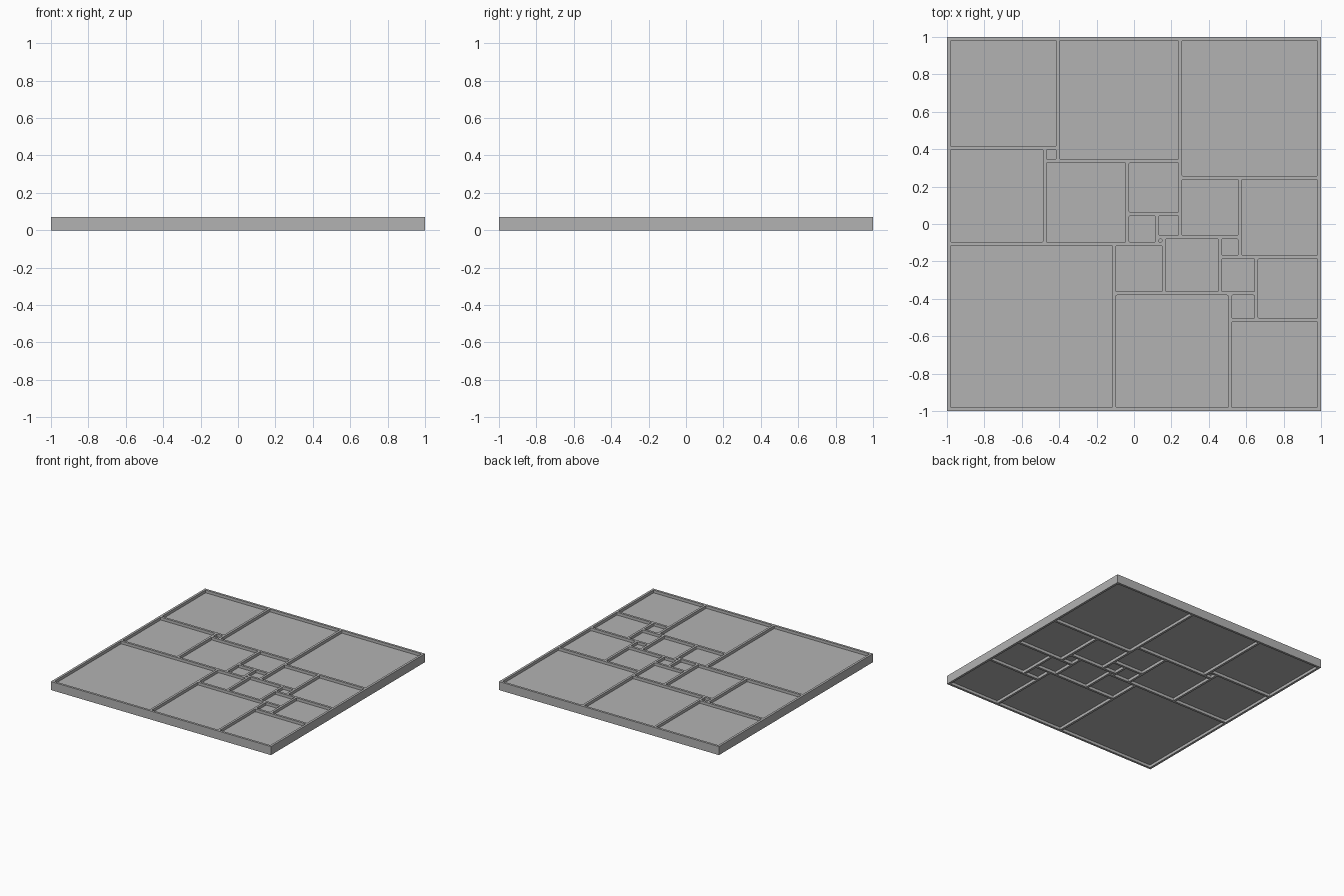
import bpy
import math

default = bpy.data.objects.get("Cube")
if default:
    bpy.data.objects.remove(default, do_unlink=True)

# Tray proportions
SIDE = 112                      # tray width in pocket units
WALL = 0.0187                   # wall thickness
UNIT = (2 - WALL) / SIDE
HEIGHT = 0.07
FLOOR = 0.024
RADIUS = 0.006                  # pocket corner radius

# Pocket sizes, laid from the front row to the back
SIZES = [50, 35, 27, 8, 19, 15, 17, 11, 6, 24, 29,
         25, 9, 2, 7, 18, 16, 42, 4, 37, 33]

grey = bpy.data.materials.new("plain grey")
grey.use_nodes = True
colour = (0.45, 0.45, 0.45, 1)
grey.diffuse_color = colour
grey.node_tree.nodes["Principled BSDF"].inputs["Base Color"].default_value = colour


def pack(sizes):
    """Place each square in the lowest, leftmost free spot."""
    skyline = [0] * SIDE
    for size in sizes:
        low = min(skyline)
        left = skyline.index(low)
        skyline[left:left + size] = [low + size] * size
        yield left, low, size


def rounded_square(cx, cy, half, radius, steps=4):
    points = []
    for quarter in range(4):
        mid = math.pi / 4 + quarter * math.pi / 2
        sx = math.copysign(half - radius, math.cos(mid))
        sy = math.copysign(half - radius, math.sin(mid))
        for i in range(steps + 1):
            a = (quarter + i / steps) * math.pi / 2
            points.append((cx + sx + radius * math.cos(a),
                           cy + sy + radius * math.sin(a)))
    return points


def add_loop(curve, points):
    spline = curve.splines.new('POLY')
    spline.points.add(len(points) - 1)
    for p, (x, y) in zip(spline.points, points):
        p.co = (x, y, 0, 1)
    spline.use_cyclic_u = True


# Divider walls: a filled square outline with every pocket as a hole
curve = bpy.data.curves.new("divider_walls", 'CURVE')
curve.dimensions = '2D'
curve.fill_mode = 'BOTH'
curve.extrude = HEIGHT / 2
add_loop(curve, [(-1, -1), (1, -1), (1, 1), (-1, 1)])
for left, low, size in pack(SIZES):
    start = -1 + WALL / 2
    cx = start + (left + size / 2) * UNIT
    cy = start + (low + size / 2) * UNIT
    add_loop(curve, rounded_square(cx, cy, (size * UNIT - WALL) / 2, RADIUS))

walls = bpy.data.objects.new("divider_walls", curve)
bpy.context.collection.objects.link(walls)
walls.location.z = HEIGHT / 2
bpy.ops.object.select_all(action='DESELECT')
bpy.context.view_layer.objects.active = walls
walls.select_set(True)
bpy.ops.object.convert(target='MESH')
walls = bpy.context.object
walls.data.materials.clear()
walls.data.materials.append(grey)
bpy.ops.object.shade_flat()

# Floor plate halfway up, leaving pockets above and below
bpy.ops.mesh.primitive_cube_add(size=1, location=(0, 0, HEIGHT / 2))
floor = bpy.context.object
floor.name = "floor_plate"
floor.scale = (2 - WALL, 2 - WALL, FLOOR)
floor.data.materials.append(grey)
